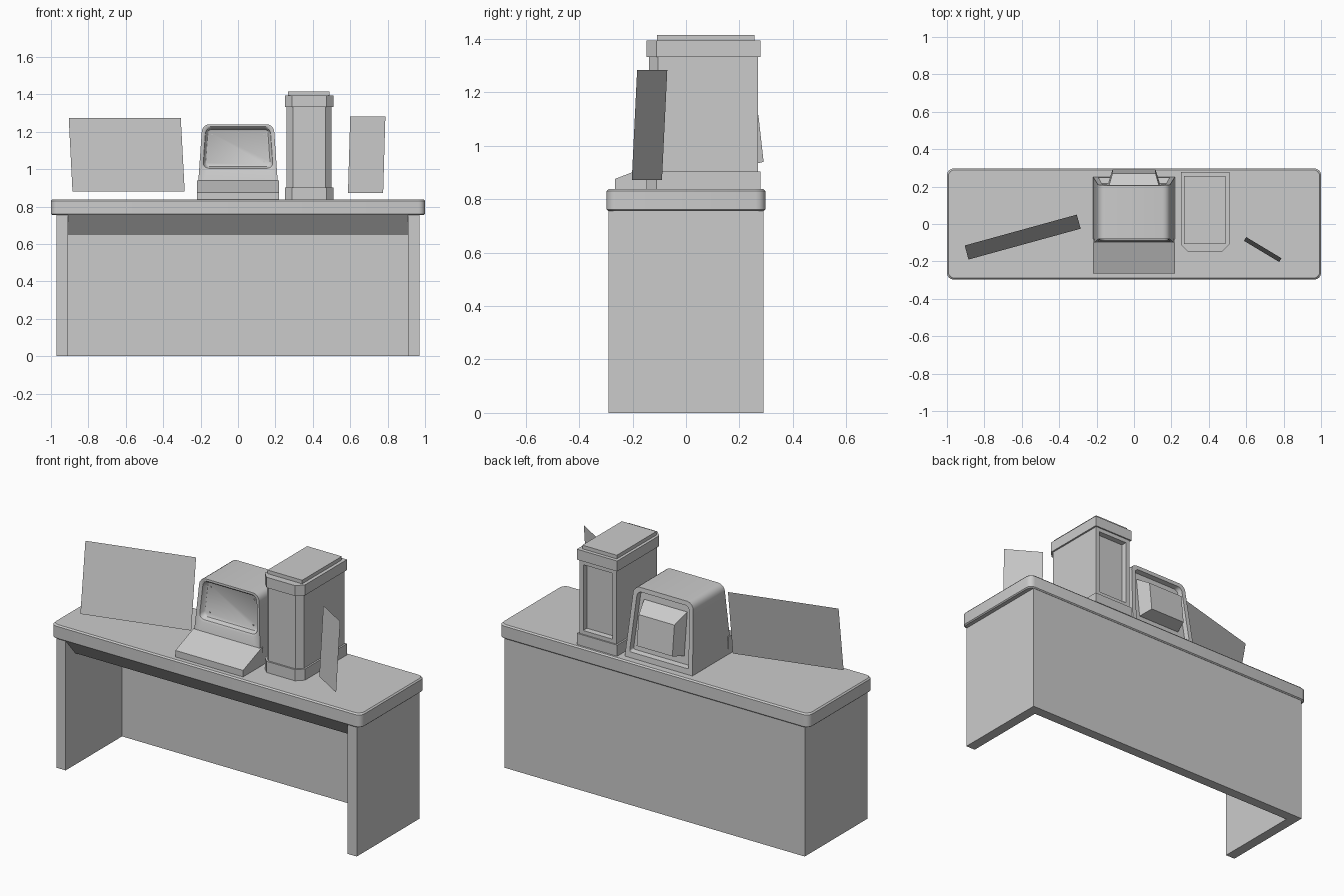
import bpy, bmesh
from math import sin, cos, pi

cube = bpy.data.objects.get("Cube")
if cube:
    bpy.data.objects.remove(cube, do_unlink=True)

grey = bpy.data.materials.new("plain grey")
grey.use_nodes = True
grey.diffuse_color = (0.6, 0.6, 0.6, 1)
grey.node_tree.nodes["Principled BSDF"].inputs["Base Color"].default_value = (0.6, 0.6, 0.6, 1)


def finish(name, bm, smooth=False):
    bmesh.ops.recalc_face_normals(bm, faces=bm.faces)
    mesh = bpy.data.meshes.new(name)
    bm.to_mesh(mesh)
    bm.free()
    mesh.materials.append(grey)
    obj = bpy.data.objects.new(name, mesh)
    bpy.context.collection.objects.link(obj)
    if smooth:
        bpy.ops.object.select_all(action='DESELECT')
        obj.select_set(True)
        bpy.context.view_layer.objects.active = obj
        bpy.ops.object.shade_smooth_by_angle(angle=0.6)
    return obj


def loft(loops):
    """Skin a stack of equal-length loops and cap both ends."""
    bm = bmesh.new()
    rings = [[bm.verts.new(p) for p in loop] for loop in loops]
    for a, b in zip(rings, rings[1:]):
        for i in range(len(a)):
            j = (i + 1) % len(a)
            bm.faces.new((a[i], a[j], b[j], b[i]))
    bm.faces.new(rings[0])
    bm.faces.new(rings[-1])
    return bm


def box(name, x0, x1, y0, y1, z0, z1):
    plan = [(x0, y0), (x1, y0), (x1, y1), (x0, y1)]
    return finish(name, loft([[(x, y, z) for x, y in plan] for z in (z0, z1)]))


def side_prism(name, half_width, profile):
    return finish(name, loft([[(x, y, z) for y, z in profile] for x in (-half_width, half_width)]))


def rounded(hx, hy, r, segs=4):
    """Rounded rectangle outline centred on the origin."""
    pts = []
    for k, (sx, sy) in enumerate([(1, 1), (-1, 1), (-1, -1), (1, -1)]):
        for i in range(segs + 1):
            a = (k + i / segs) * pi / 2
            pts.append((sx * (hx - r) + r * cos(a), sy * (hy - r) + r * sin(a)))
    return pts


# Desk: worktop with softened edges, side panels, back panel, sloped underside
def top_ring(inset, z):
    return [(x, y, z) for x, y in rounded(1 - inset, 0.297 - inset, 0.035)]

finish("worktop", loft([top_ring(0.006, 0.755), top_ring(0, 0.761),
                        top_ring(0, 0.83), top_ring(0.007, 0.838)]), True)
box("left_side_panel", 0.91, 0.97, -0.29, 0.29, 0, 0.756)
box("right_side_panel", -0.97, -0.91, -0.29, 0.29, 0, 0.756)
box("back_panel", -0.91, 0.91, 0.23, 0.29, 0, 0.756)
side_prism("underside_apron", 0.91, [(-0.29, 0.756), (-0.2, 0.65), (0.23, 0.65), (0.23, 0.756)])

# Computer: tapered shell, recessed screen in front, recessed panel behind
BASE, TOP = 0.838, 1.24

def front_y(z):
    return -0.1 + (z - 0.94) * 0.07

def rear_y(z):
    return 0.252 - (z - BASE) * 0.112

def shell_ring(y_of, offset, z0, z1, inset, r_top, r_bottom):
    """Tapered outline lying on a sloping front or rear plane."""
    ring = []
    mid, half = (z0 + z1) / 2, (z1 - z0) / 2
    for (xt, zt), (xb, zb) in zip(rounded(1, half, r_top), rounded(1, half, r_bottom)):
        x, z = (xt, zt) if zt > 0 else (xb, zb)
        z += mid
        wide = 0.219 - (z - BASE) / (TOP - BASE) * 0.028 - inset
        edge = abs(x) - 1 + wide
        ring.append((edge if x > 0 else -edge, y_of(z) + offset, z))
    return ring

finish("computer_shell", loft([
    shell_ring(front_y, 0.035, 1.022, 1.205, 0.034, 0.02, 0.02),
    shell_ring(front_y, 0.03, 1.014, 1.213, 0.028, 0.025, 0.025),
    shell_ring(front_y, 0.006, 1.005, 1.222, 0.02, 0.03, 0.03),
    shell_ring(front_y, 0, 0.995, 1.229, 0.011, 0.033, 0.033),
    shell_ring(front_y, 0, BASE, TOP, 0, 0.038, 0.002),
    shell_ring(rear_y, 0, BASE, TOP, 0, 0.038, 0.002),
    shell_ring(rear_y, 0, 0.87, 1.215, 0.026, 0.025, 0.01),
    shell_ring(rear_y, -0.03, 0.875, 1.21, 0.03, 0.025, 0.01)]), True)

# Tapered housing on the back of the computer
def housing_ring(hw, z0, z1, offset):
    return [(x, rear_y(z) + offset, z) for x, z in [(-hw, z0), (hw, z0), (hw, z1), (-hw, z1)]]

finish("rear_housing", loft([housing_ring(0.138, 0.92, 1.165, -0.04),
                             housing_ring(0.138, 0.92, 1.165, -0.025),
                             housing_ring(0.115, 0.94, 1.115, 0.05)]))
side_prism("keyboard_slope", 0.2185, [(-0.265, BASE), (-0.265, 0.876), (-0.1, 0.94), (-0.08, 0.94), (-0.08, BASE)])

# Small screen pins
for x in (-0.14, 0.14):
    for z in (1.04, 1.185):
        y = front_y(z) + 0.035
        box("screen_pin", x - 0.003, x + 0.003, y - 0.005, y + 0.005, z - 0.003, z + 0.003)


# Tower: chamfered column with base and cap bands and a recessed back
def tower_plan(x0, x1, y0, y1, c):
    return [(x0, y0 + c), (x0 + c, y0), (x1 - c, y0), (x1, y0 + c), (x1, y1), (x0, y1)]

def tower_band(name, plan, z0, z1):
    return finish(name, loft([[(x, y, z) for x, y in plan] for z in (z0, z1)]))

outer = tower_plan(0.25, 0.51, -0.148, 0.278, 0.038)
tower_band("tower_base", outer, BASE, 0.903)
tower_band("tower_cap", outer, 1.333, 1.394)
box("tower_lid", 0.267, 0.49, -0.108, 0.257, 1.393, 1.415)
bm = loft([[(x, y, z) for x, y in tower_plan(0.26, 0.5, -0.138, 0.27, 0.033)] for z in (0.9, 1.335)])
bm.faces.ensure_lookup_table()
back = max(bm.faces, key=lambda f: f.calc_center_median().y)
bmesh.ops.recalc_face_normals(bm, faces=bm.faces)
bmesh.ops.inset_region(bm, faces=[back], thickness=0.036)
bmesh.ops.inset_region(bm, faces=[back], thickness=0.004, depth=-0.03)
finish("tower_body", bm)


# Tilted floating sheets
def sheet(name, corners):
    bm = bmesh.new()
    bm.faces.new([bm.verts.new(p) for p in corners])
    finish(name, bm)

sheet("right_sheet", [(-0.885, -0.19, 0.882), (-0.285, -0.025, 0.882),
                      (-0.306, 0.05, 1.275), (-0.905, -0.115, 1.275)])
sheet("left_sheet", [(0.588, -0.09, 0.872), (0.776, -0.203, 0.872),
                     (0.788, -0.183, 1.283), (0.6, -0.07, 1.283)])
